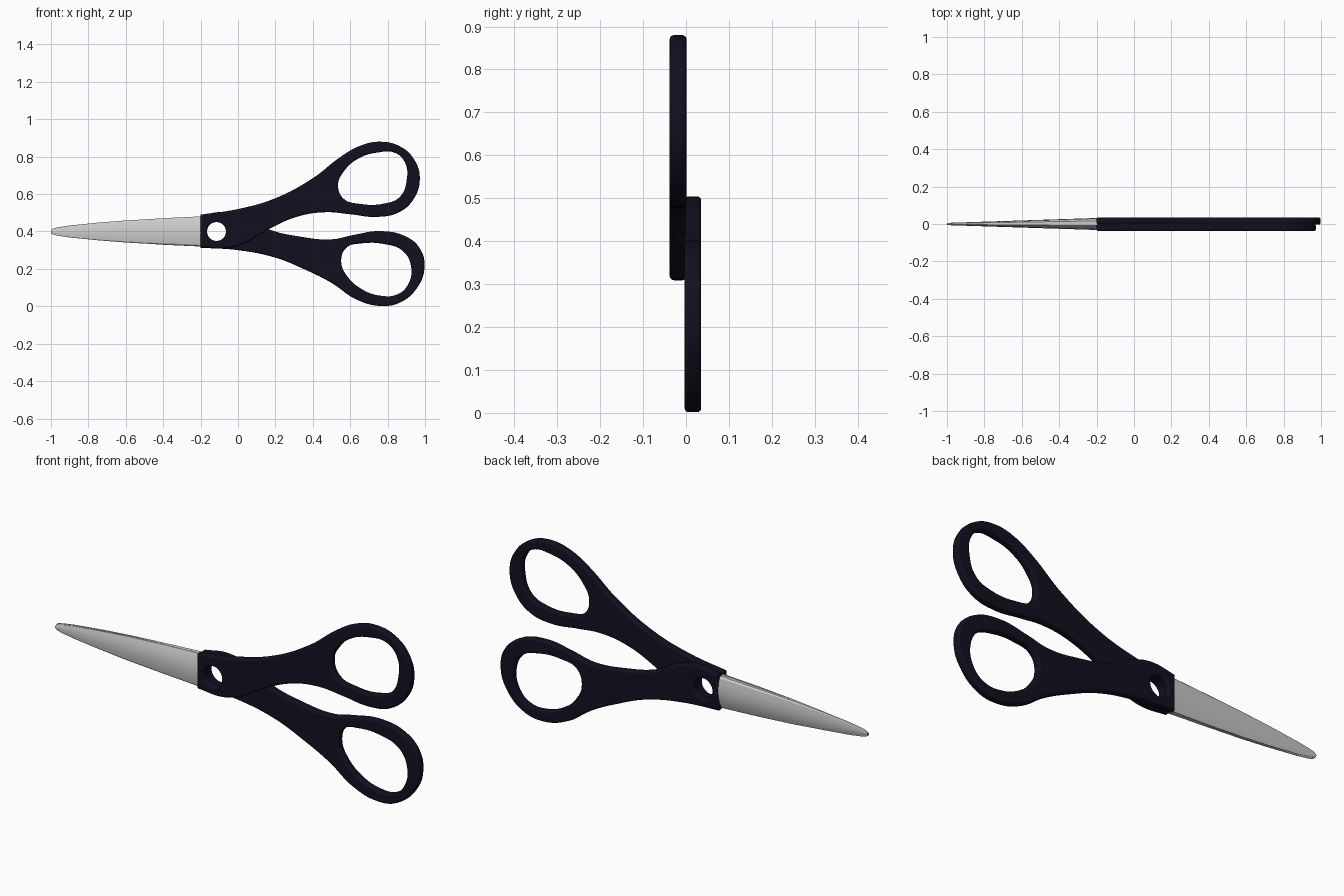
import bpy, bmesh, math

if "Cube" in bpy.data.objects:
    bpy.data.objects.remove(bpy.data.objects["Cube"])

navy = bpy.data.materials.new("navy_plastic")
navy.diffuse_color = (0.006, 0.005, 0.014, 1)
navy.use_nodes = True
navy.node_tree.nodes["Principled BSDF"].inputs["Base Color"].default_value = navy.diffuse_color


def smooth(ob, angle):
    bpy.ops.object.select_all(action='DESELECT')
    ob.select_set(True)
    bpy.context.view_layer.objects.active = ob
    bpy.ops.object.shade_smooth_by_angle(angle=math.radians(angle))


def add_spline(curve, pts, corners=()):
    s = curve.splines.new('BEZIER')
    s.bezier_points.add(len(pts) - 1)
    for i, (p, (x, z)) in enumerate(zip(s.bezier_points, pts)):
        p.co = (x, z, 0)
        kind = 'VECTOR' if i in corners else 'AUTO'
        p.handle_left_type = p.handle_right_type = kind
    s.use_cyclic_u = True
    s.resolution_u = 8


def handle(name, outline, finger_hole, y):
    # filled outline with two holes, rounded rims
    c = bpy.data.curves.new(name, 'CURVE')
    c.dimensions = '2D'
    c.fill_mode = 'BOTH'
    add_spline(c, outline, (0, len(outline) - 1))
    add_spline(c, finger_hole)
    r = 0.05
    add_spline(c, [(-0.115 + r * math.cos(a * math.pi / 4), 0.40 + r * math.sin(a * math.pi / 4))
                   for a in range(8)])
    c.bevel_depth = 0.010
    c.offset = -0.010
    c.extrude = 0.0095
    c.bevel_resolution = 3
    ob = bpy.data.objects.new(name, c)
    bpy.context.collection.objects.link(ob)
    ob.rotation_euler = (math.pi / 2, 0, 0)
    ob.location.y = y
    bpy.ops.object.select_all(action='DESELECT')
    ob.select_set(True)
    bpy.context.view_layer.objects.active = ob
    bpy.ops.object.convert(target='MESH')
    ob = bpy.context.object
    ob.data.materials.clear()
    ob.data.materials.append(navy)
    smooth(ob, 40)


# front handle, ring at the top
handle("upper_handle",
       [(-0.2, 0.49), (0, 0.52), (0.2, 0.578), (0.4, 0.685), (0.55, 0.80), (0.65, 0.857),
        (0.76, 0.88), (0.87, 0.853), (0.945, 0.78), (0.972, 0.68), (0.94, 0.575),
        (0.86, 0.502), (0.74, 0.478), (0.6, 0.492), (0.47, 0.503), (0.32, 0.48),
        (0.16, 0.41), (0.05, 0.345), (-0.06, 0.311), (-0.2, 0.318)],
       [(0.535, 0.65), (0.565, 0.72), (0.64, 0.788), (0.745, 0.822), (0.84, 0.82),
        (0.893, 0.768), (0.902, 0.675), (0.865, 0.585), (0.785, 0.55), (0.65, 0.548),
        (0.565, 0.575)], -0.0185)

# back handle, ring at the bottom
handle("lower_handle",
       [(-0.2, 0.313), (0, 0.30), (0.2, 0.26), (0.35, 0.20), (0.5, 0.125), (0.63, 0.038),
        (0.76, 0.002), (0.87, 0.022), (0.965, 0.11), (0.997, 0.21), (0.975, 0.305),
        (0.90, 0.372), (0.76, 0.402), (0.62, 0.382), (0.5, 0.358), (0.33, 0.373),
        (0.16, 0.413), (0.04, 0.475), (-0.07, 0.504), (-0.2, 0.487)],
       [(0.552, 0.235), (0.578, 0.312), (0.66, 0.336), (0.785, 0.332), (0.88, 0.297),
        (0.925, 0.215), (0.908, 0.115), (0.85, 0.063), (0.76, 0.057), (0.66, 0.093),
        (0.585, 0.16)], 0.016)

# blades: x, spine height, cutting edge height (both measured from the centre line)
STATIONS = [(-1.0, 0.006, 0.004), (-0.99, 0.016, 0.010), (-0.96, 0.023, 0.017),
            (-0.9, 0.032, 0.027), (-0.75, 0.047, 0.044), (-0.6, 0.059, 0.058),
            (-0.4, 0.070, 0.071), (-0.19, 0.080, 0.081)]
# section: thickness fraction, height fraction from spine to cutting edge
SECTION = [(0, 0), (0.5, 0), (0.75, 0.05), (0.93, 0.22), (1, 0.45), (0.85, 0.75),
           (0.25, 1), (0, 1)]


def blade(name, side):
    bm = bmesh.new()
    rings = []
    for x, spine, edge in STATIONS:
        t = 0.005 + 0.026 * (x + 1) / 0.8
        rings.append([bm.verts.new((x, side * (0.001 + t * f),
                                    0.40 + side * (spine - h * (spine + edge))))
                      for f, h in SECTION])
    n = len(SECTION)
    for a, b in zip(rings, rings[1:]):
        for i in range(n):
            j = (i + 1) % n
            bm.faces.new((a[i], a[j], b[j], b[i]))
    bm.faces.new(rings[0])
    bm.faces.new(rings[-1])
    bmesh.ops.recalc_face_normals(bm, faces=bm.faces)
    me = bpy.data.meshes.new(name)
    bm.to_mesh(me)
    bm.free()
    ob = bpy.data.objects.new(name, me)
    bpy.context.collection.objects.link(ob)
    smooth(ob, 25)


blade("front_blade", -1)
blade("back_blade", 1)
